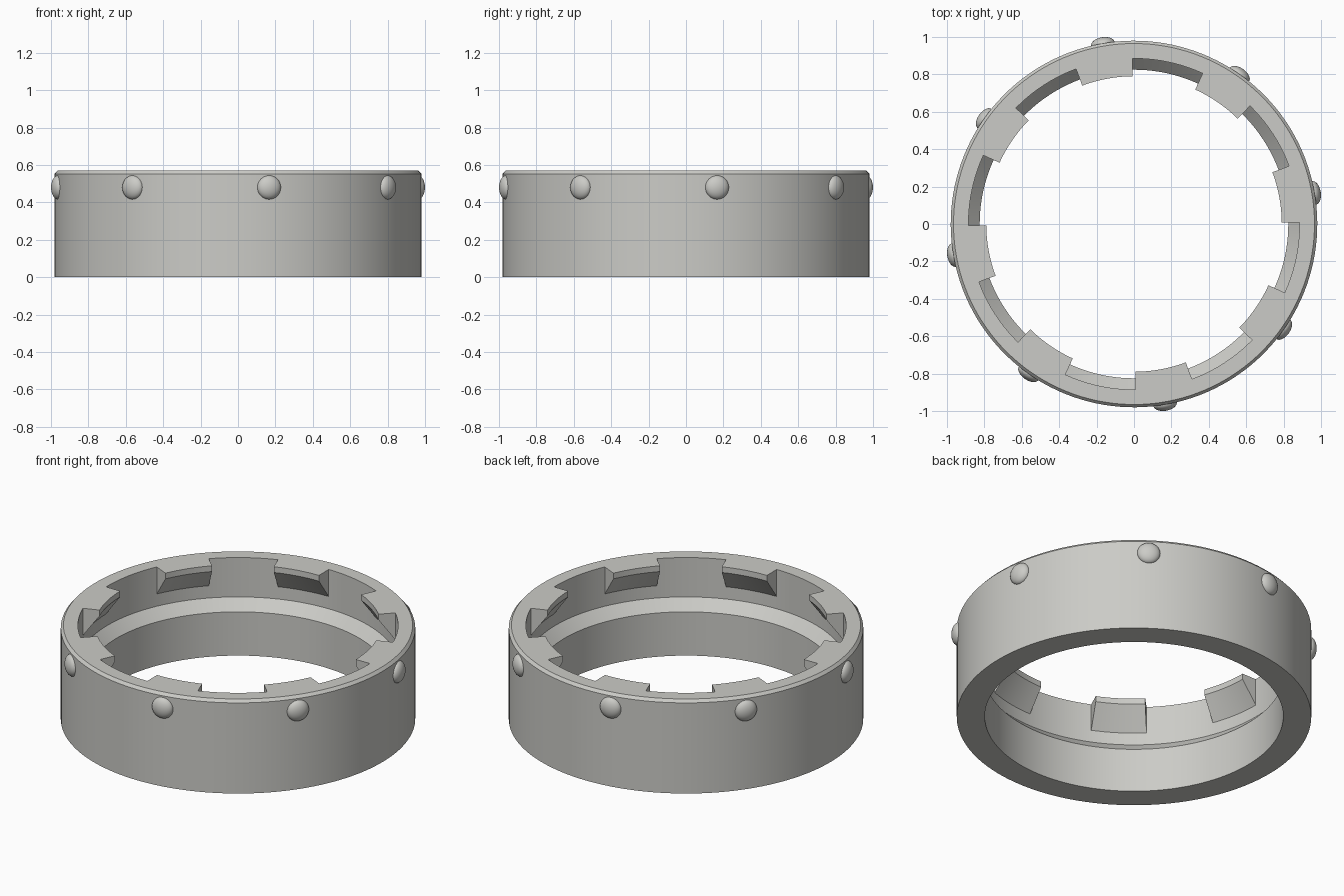
import bpy, bmesh, math
from mathutils import Matrix

if "Cube" in bpy.data.objects:
    bpy.data.objects.remove(bpy.data.objects["Cube"])

SEGMENTS = 144            # 2.5 degrees each
START = math.radians(0.5)  # first lug edge
COUNT = 8                 # lugs and studs around the ring
STEP = 2 * math.pi / SEGMENTS

grey = bpy.data.materials.new("light grey")
grey.diffuse_color = (0.60, 0.60, 0.57, 1)
grey.use_nodes = True
grey.node_tree.nodes["Principled BSDF"].inputs["Base Color"].default_value = grey.diffuse_color


def finish(bm, name, angle=30):
    bmesh.ops.recalc_face_normals(bm, faces=bm.faces)
    mesh = bpy.data.meshes.new(name)
    bm.to_mesh(mesh)
    bm.free()
    mesh.materials.append(grey)
    obj = bpy.data.objects.new(name, mesh)
    bpy.context.collection.objects.link(obj)
    bpy.ops.object.select_all(action='DESELECT')
    obj.select_set(True)
    bpy.context.view_layer.objects.active = obj
    bpy.ops.object.shade_smooth_by_angle(angle=math.radians(angle))


def sweep(bm, profile, first, steps, closed):
    """Sweep a closed (radius, height) profile around z."""
    rows = []
    for i in range(steps if closed else steps + 1):
        a = START + (first + i) * STEP
        rows.append([bm.verts.new((r * math.cos(a), r * math.sin(a), z)) for r, z in profile])
    n = len(profile)
    for i in range(steps):
        p, q = rows[i], rows[(i + 1) % len(rows)]
        for j in range(n):
            k = (j + 1) % n
            bm.faces.new((p[j], p[k], q[k], q[j]))
    if not closed:
        bm.faces.new(rows[0])
        bm.faces.new(rows[-1])


# Ring body: stepped bore and chamfered top rim
bm = bmesh.new()
sweep(bm, [(0.825, 0), (0.98, 0), (0.98, 0.553), (0.965, 0.57),
           (0.885, 0.57), (0.885, 0.33), (0.825, 0.267)], 0, SEGMENTS, True)
finish(bm, "ring_body")

# Inner lugs: flush with the rim, sloped underneath
bm = bmesh.new()
for i in range(COUNT):
    sweep(bm, [(0.79, 0.57), (0.79, 0.535), (0.885, 0.405), (0.885, 0.57)],
          i * SEGMENTS // COUNT, 8, False)
finish(bm, "inner_lugs")

# Outer studs: flattened domes
bm = bmesh.new()
for i in range(COUNT):
    turn = Matrix.Rotation(math.radians(9.8 + 45 * i), 4, 'Z')
    place = Matrix.Translation((0.976, 0, 0.48))
    size = Matrix.Diagonal((0.037, 0.064, 0.064, 1))
    bmesh.ops.create_uvsphere(bm, u_segments=32, v_segments=16, radius=1,
                              matrix=turn @ place @ size)
finish(bm, "outer_studs", 60)
